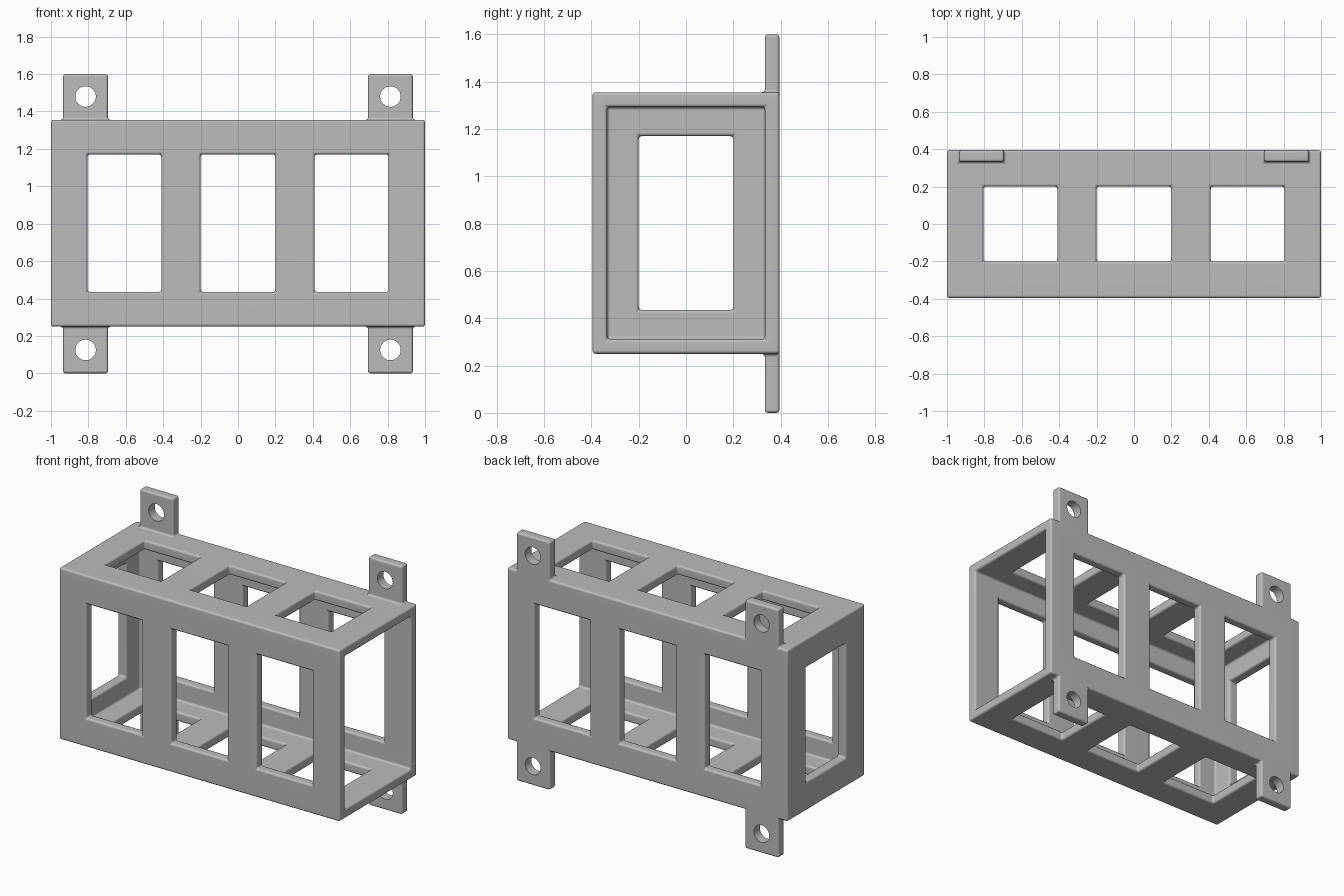
import bpy, bmesh, math
from itertools import product
from mathutils import Matrix

cube = bpy.data.objects.get("Cube")
if cube:
    bpy.data.objects.remove(cube, do_unlink=True)

grey = bpy.data.materials.new("plain_grey")
grey.use_nodes = True
colour = (0.5, 0.5, 0.5, 1)
grey.diffuse_color = colour
grey.node_tree.nodes["Principled BSDF"].inputs["Base Color"].default_value = colour

# Cut lines along each axis: outer walls, inner walls, window and tab edges
XS = [-1, -0.935, -0.805, -0.695, -0.41, -0.2, 0.2, 0.41, 0.695, 0.805, 0.935, 1]
YS = [-0.395, -0.333, -0.2, 0.2, 0.333, 0.395]
ZS = [0, 0.25, 0.312, 0.435, 1.17, 1.293, 1.355, 1.6]


def solid(x, y, z):
    """Whether a point lies in the material of the frame or its tabs."""
    if z < 0.25 or z > 1.355:                        # four mounting tabs
        return y > 0.333 and 0.695 < abs(x) < 0.935
    window_x = abs(x) < 0.2 or 0.41 < abs(x) < 0.805
    window_y = abs(y) < 0.2
    window_z = 0.435 < z < 1.17
    if abs(y) > 0.333:                               # front and back walls
        return not (window_x and window_z)
    if z < 0.312 or z > 1.293:                       # floor and roof
        return not (window_x and window_y)
    return x < -0.935 and not (window_y and window_z)  # closed end, other end open


# Skin the solid cells of the grid
axes = (XS, YS, ZS)


def filled(cell):
    if any(not 0 <= c < len(a) - 1 for c, a in zip(cell, axes)):
        return False
    return solid(*((a[c] + a[c + 1]) / 2 for c, a in zip(cell, axes)))


bm = bmesh.new()
corners = {}


def corner(index):
    if index not in corners:
        corners[index] = bm.verts.new([a[i] for a, i in zip(axes, index)])
    return corners[index]


for cell in product(*(range(len(a) - 1) for a in axes)):
    if not filled(cell):
        continue
    for axis, side in product(range(3), (0, 1)):
        near = list(cell)
        near[axis] += 2 * side - 1
        if filled(near):
            continue
        ring = []
        for u, v in ((0, 0), (1, 0), (1, 1), (0, 1)):
            p = list(cell)
            p[axis] += side
            p[(axis + 1) % 3] += u
            p[(axis + 2) % 3] += v
            ring.append(corner(tuple(p)))
        bm.faces.new(ring if side else ring[::-1])

mesh = bpy.data.meshes.new("rack_frame")
bm.to_mesh(mesh)
bm.free()
mesh.materials.append(grey)
frame = bpy.data.objects.new("rack_frame", mesh)
bpy.context.collection.objects.link(frame)

# Bolt hole cutters, one through each tab
bm = bmesh.new()
for x, z in product((-0.815, 0.815), (0.125, 1.48)):
    place = Matrix.Translation((x, 0.364, z)) @ Matrix.Rotation(math.pi / 2, 4, "X")
    bmesh.ops.create_cone(bm, cap_ends=True, segments=40, radius1=0.055,
                          radius2=0.055, depth=0.2, matrix=place)
cut_mesh = bpy.data.meshes.new("bolt_hole_cutter")
bm.to_mesh(cut_mesh)
bm.free()
cut_mesh.materials.append(grey)
cutter = bpy.data.objects.new("bolt_hole_cutter", cut_mesh)
bpy.context.collection.objects.link(cutter)

# Rounded edges, then the bolt holes
bevel = frame.modifiers.new("rounded_edges", "BEVEL")
bevel.width = 0.013
bevel.segments = 3
bevel.limit_method = "ANGLE"
holes = frame.modifiers.new("bolt_holes", "BOOLEAN")
holes.operation = "DIFFERENCE"
holes.solver = "EXACT"
holes.object = cutter

bpy.ops.object.select_all(action="DESELECT")
frame.select_set(True)
bpy.context.view_layer.objects.active = frame
for name in ("rounded_edges", "bolt_holes"):
    bpy.ops.object.modifier_apply(modifier=name)
bpy.data.objects.remove(cutter, do_unlink=True)

bpy.ops.object.shade_smooth_by_angle(angle=math.radians(40))
flat = frame.modifiers.new("even_shading", "WEIGHTED_NORMAL")
flat.keep_sharp = True
